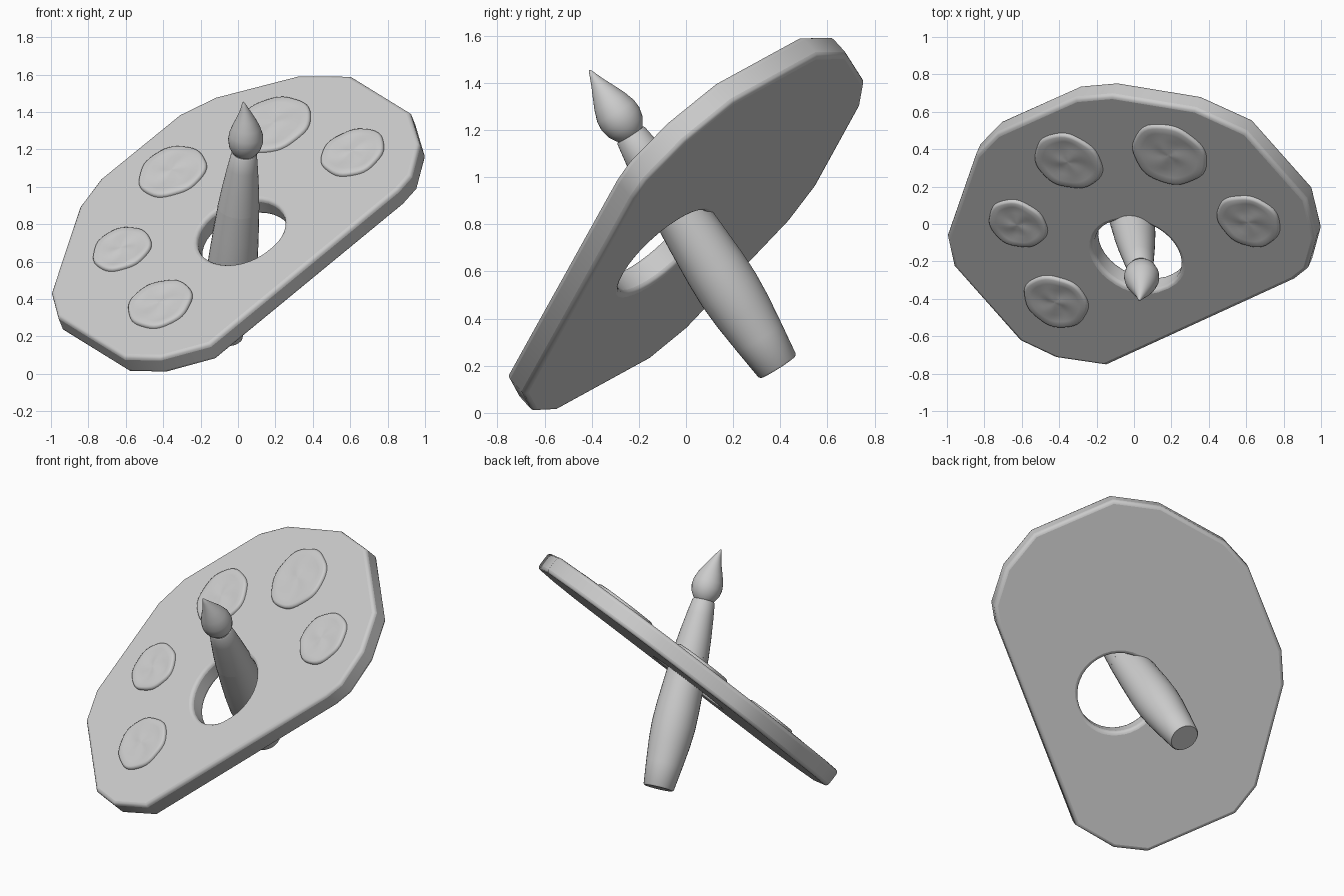
import bpy, bmesh, math, random
from mathutils import Vector, Matrix

if "Cube" in bpy.data.objects:
    bpy.data.objects.remove(bpy.data.objects["Cube"])

random.seed(4)

# Tilted palette plane: z = A + B*x + C*y (painted face)
A, B, C = 0.911, 0.407, 0.909
THICK = 0.118
N = Vector((-B, -C, 1)).normalized()
ROT = N.to_track_quat('Z', 'Y')


def on_plane(x, y):
    return Vector((x, y, A + B * x + C * y))


def finish(name, bm, angle=40):
    bmesh.ops.recalc_face_normals(bm, faces=bm.faces[:])
    me = bpy.data.meshes.new(name)
    bm.to_mesh(me)
    bm.free()
    ob = bpy.data.objects.new(name, me)
    bpy.context.collection.objects.link(ob)
    bpy.ops.object.select_all(action='DESELECT')
    ob.select_set(True)
    bpy.context.view_layer.objects.active = ob
    bpy.ops.object.shade_smooth_by_angle(angle=math.radians(angle))
    return ob


def skin(bm, rings):
    """Join equal-length vertex rings with quads and cap both ends."""
    n = len(rings[0])
    for a, b in zip(rings, rings[1:]):
        for i in range(n):
            j = (i + 1) % n
            bm.faces.new((a[i], a[j], b[j], b[i]))
    bm.faces.new(rings[0])
    bm.faces.new(rings[-1])


# Palette board: faceted outline with a round thumb hole
outline = [(-1.0, -.07), (-.965, -.23), (-.61, -.63), (-.42, -.72), (-.15, -.76),
           (.855, -.30), (.925, -.245), (.97, -.08), (.92, .127), (.60, .487),
           (.325, .612), (-.12, .685), (-.315, .668), (-.735, .48), (-.848, .366)]
hole_c, hole_r = on_plane(.015, -.17), .245
hole = [hole_c + ROT @ Vector((hole_r * math.cos(t), hole_r * math.sin(t), 0))
        for t in (2 * math.pi * i / 36 for i in range(36))]
bm = bmesh.new()
edges = []
for loop in ([on_plane(*p) for p in outline], hole):
    vs = [bm.verts.new(p) for p in loop]
    edges += [bm.edges.new((vs[i - 1], vs[i])) for i in range(len(vs))]
bmesh.ops.triangle_fill(bm, edges=edges, use_beauty=True, normal=N)
ext = bmesh.ops.extrude_face_region(bm, geom=bm.faces[:], use_keep_orig=True)
back = [g for g in ext['geom'] if isinstance(g, bmesh.types.BMVert)]
bmesh.ops.translate(bm, verts=back, vec=-N * THICK)
board = finish("palette_board", bm)
bev = board.modifiers.new("rounded_rim", 'BEVEL')
bev.width, bev.segments = .022, 3
bev.limit_method, bev.angle_limit = 'ANGLE', math.radians(50)


# Paint dabs: thin wobbly puddles on the painted face
def paint_dab(i, x, y, r):
    bm = bmesh.new()
    mat = Matrix.Translation(on_plane(x, y)) @ ROT.to_matrix().to_4x4()
    p = [random.uniform(0, 6.28) for _ in range(4)]
    rings = []
    for f, h in ((1, -.01), (1, .006), (.975, .015), (.92, .02), (.75, .018),
                 (.5, .015), (.25, .017), (.05, .018)):
        ring = []
        for k in range(48):
            t = 2 * math.pi * k / 48
            w = 1 + .018 * math.sin(3 * t + p[0]) + .014 * math.sin(7 * t + p[1])
            bump = .003 * math.sin(3 * t + p[2] + 4 * f) if .2 < f < .9 else 0
            ring.append(bm.verts.new(mat @ Vector((r * f * w * math.cos(t),
                                                   r * f * w * math.sin(t), h + bump))))
        rings.append(ring)
    skin(bm, rings)
    finish(f"paint_dab_{i}", bm, 60)


for i, d in enumerate([(-.35, .34, .188), (.19, .375, .207), (.615, .02, .176),
                       (-.62, .005, .162), (-.415, -.41, .178)], 1):
    paint_dab(i, *d)

# Brush: lathed parts along a leaning axis through the thumb hole
base = Vector((-.07, .39, .195))
axis = Vector((.105, -.635, 1.0)).normalized()
brush = Matrix.Translation(base) @ axis.to_track_quat('Z', 'Y').to_matrix().to_4x4()


def lathe(name, profile, bend=None):
    bm = bmesh.new()
    rings = []
    for s, r in profile:
        off = Vector((bend(s), 0, 0)) if bend else Vector()
        rings.append([bm.verts.new(brush @ Vector((r * math.cos(t), r * math.sin(t), s)) + off)
                      for t in (2 * math.pi * k / 32 for k in range(32))])
    skin(bm, rings)
    return finish(name, bm)


lathe("brush_handle", [(0, .087), (.008, .094), (.15, .112), (.28, .127), (.39, .134),
                       (.50, .132), (.66, .123), (.83, .111)])
lathe("brush_ferrule", [(.825, .112), (.95, .099), (1.08, .082), (1.165, .069), (1.172, .064)])
lathe("brush_tip", [(1.155, .03), (1.162, .05), (1.18, .067), (1.21, .085), (1.25, .094),
                    (1.29, .091), (1.34, .074), (1.39, .051), (1.43, .032),
                    (1.465, .017), (1.49, .007), (1.498, .001)],
      lambda s: -.035 * max(0, (s - 1.27) / .23) ** 2)
